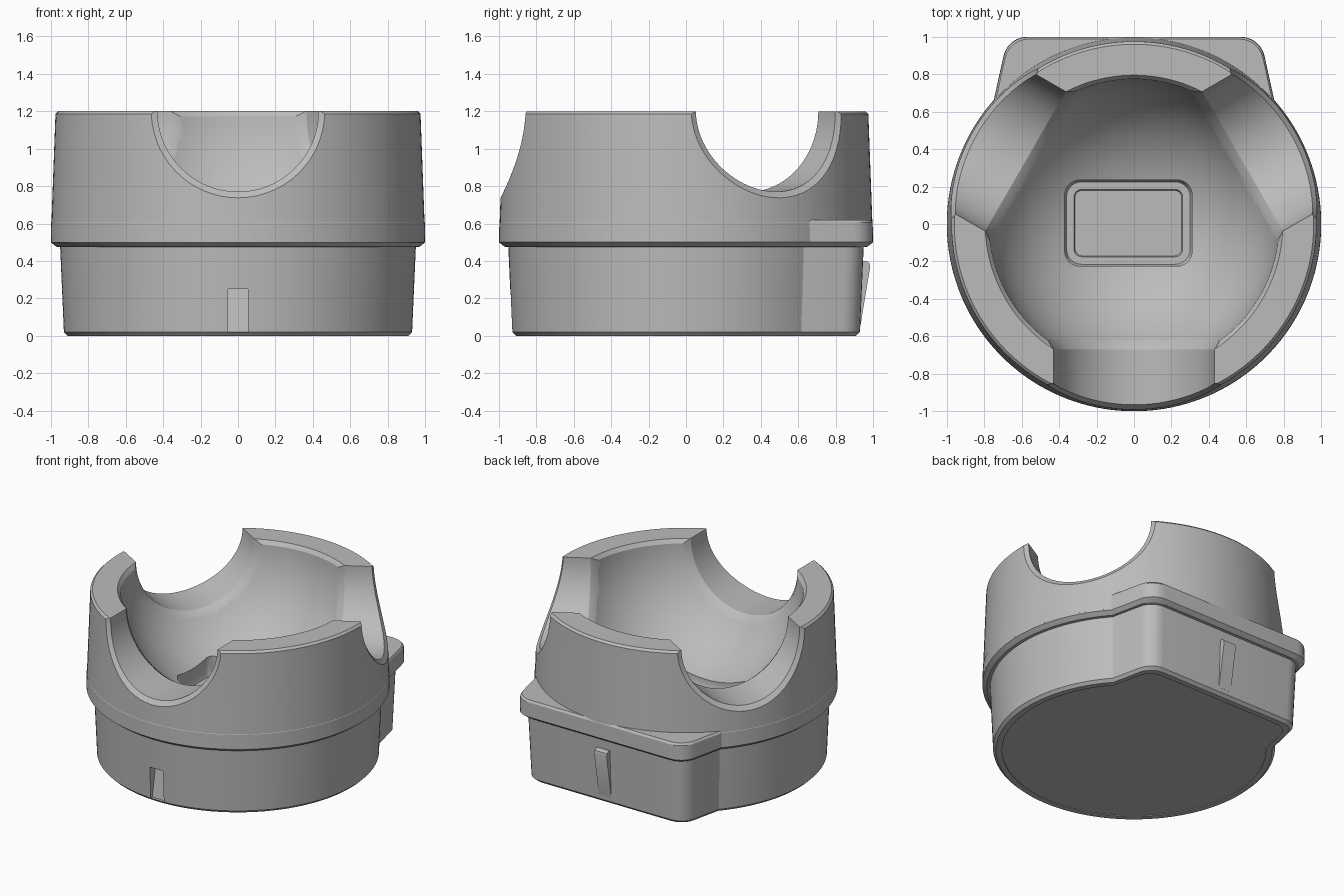
import bpy, bmesh
from math import sin, cos, pi, radians, sqrt
from mathutils import Matrix, Vector

cube = bpy.data.objects.get("Cube")
if cube:
    bpy.data.objects.remove(cube, do_unlink=True)

grey = bpy.data.materials.new("plain grey")
grey.use_nodes = True
grey.diffuse_color = (0.5, 0.5, 0.5, 1)
grey.node_tree.nodes["Principled BSDF"].inputs["Base Color"].default_value = (0.5, 0.5, 0.5, 1)

TOP = 1.2


def loft(name, rings, turn=0.0):
    """Closed solid through rings that have equal point counts."""
    bm = bmesh.new()
    loops = [[bm.verts.new(p) for p in ring] for ring in rings]
    n = len(loops[0])
    for a, b in zip(loops, loops[1:]):
        for i in range(n):
            j = (i + 1) % n
            bm.faces.new((a[i], a[j], b[j], b[i]))
    bm.faces.new(loops[0][::-1])
    bm.faces.new(loops[-1])
    bmesh.ops.recalc_face_normals(bm, faces=bm.faces)
    bm.transform(Matrix.Rotation(turn, 4, 'Z'))
    mesh = bpy.data.meshes.new(name)
    bm.to_mesh(mesh)
    bm.free()
    mesh.materials.append(grey)
    obj = bpy.data.objects.new(name, mesh)
    bpy.context.collection.objects.link(obj)
    return obj


def circle(r, z, n=128):
    return [(r * cos(2 * pi * i / n), r * sin(2 * pi * i / n), z) for i in range(n)]


def outline(s, z):
    """Round base outline with the rounded tab at the back."""
    start, n = radians(41.5), 112
    sweep = pi + 2 * start
    pts = [(cos(pi - start + sweep * i / n), sin(pi - start + sweep * i / n))
           for i in range(n + 1)]
    corner = [(0.57 + 0.13 * cos(radians(a)), 0.87 + 0.13 * sin(radians(a)))
              for a in range(12, 91, 13)]
    pts += corner + [(-x, y) for x, y in reversed(corner)]
    return [(x * s, y * s, z) for x, y in pts]


def rounded_rect(hx, hy, r, z, cx=-0.03, cy=0.005):
    pts = []
    for k, (sx, sy) in enumerate(((1, 1), (-1, 1), (-1, -1), (1, -1))):
        for i in range(9):
            a = pi / 2 * (k + i / 8)
            pts.append((cx + sx * (hx - r) + r * cos(a), cy + sy * (hy - r) + r * sin(a), z))
    return pts


def combine(target, tool, operation):
    mod = target.modifiers.new(operation, 'BOOLEAN')
    mod.operation, mod.solver, mod.object = operation, 'EXACT', tool
    bpy.context.view_layer.objects.active = target
    bpy.ops.object.modifier_apply(modifier=mod.name)
    bpy.data.objects.remove(tool, do_unlink=True)


def notch_ring(r, distance=None, from_wall=0.0, n=96):
    """Circle about the notch axis, either flat or following the outer wall."""
    ring = []
    for i in range(n):
        x, z = r * cos(2 * pi * i / n), TOP + r * sin(2 * pi * i / n)
        wall = 1 - 0.036 * (min(z, TOP) - 0.5)
        d = distance or sqrt(wall * wall - x * x) + from_wall
        ring.append((x, -d, z))
    return ring


def wedge(name, half_width, profile):
    """Extrude a side profile of (y, z) points across x."""
    return loft(name, [[(x, y, z) for y, z in profile] for x in (-half_width, half_width)])


# Stepped base with the tab, joined to the tapered upper wall
body = loft("bowl_holder", [outline(s, z) for s, z in (
    (0.91, 0), (0.93, 0.02), (0.95, 0.475), (0.97, 0.476),
    (1, 0.5), (0.998, 0.605), (0.988, 0.62))])
wall = loft("upper_wall", [circle(r, z) for r, z in (
    (1.0, 0.51), (0.975, 1.185), (0.96, TOP))])
combine(body, wall, 'UNION')

# Spherical bowl with a chamfered rim
R = 0.775
bowl = [circle(R * sin(a), TOP - R * cos(a))
        for a in (radians(1 + 87 * i / 30) for i in range(31))]
bowl += [circle(0.795, TOP), circle(0.795, TOP + 0.1)]
combine(body, loft("bowl_cutter", bowl), 'DIFFERENCE')

# Three round notches, flared on both edges
for k in range(3):
    notch = loft("notch_cutter", [
        notch_ring(0.475, 0.6), notch_ring(0.43, 0.67),
        notch_ring(0.43, from_wall=-0.025), notch_ring(0.495, from_wall=0.025),
        notch_ring(0.495, 1.3)], turn=k * 2 * pi / 3)
    combine(body, notch, 'DIFFERENCE')

# Two-step rectangular pocket in the bowl floor
combine(body, loft("pocket_cutter", [
    rounded_rect(0.285, 0.175, 0.04, 0.385), rounded_rect(0.29, 0.18, 0.04, 0.4),
    rounded_rect(0.33, 0.22, 0.08, 0.401), rounded_rect(0.34, 0.23, 0.08, 0.43),
    rounded_rect(0.34, 0.23, 0.08, 0.7)]), 'DIFFERENCE')

# Sloped slot at the front and shallow recess underneath
combine(body, wedge("slot_cutter", 0.053, [(-1.1, 0.02), (-0.91, 0.02), (-0.87, 0.25), (-1.1, 0.25)]),
        'DIFFERENCE')
combine(body, loft("underside_cutter", [outline(0.87, -0.05), outline(0.87, 0.005)]), 'DIFFERENCE')

# Matching wedge catch at the back
catch = wedge("back_catch", 0.05, [(0.9, 0.05), (0.932, 0.05), (0.985, 0.37), (0.98, 0.39),
                                   (0.965, 0.4), (0.9, 0.4)])

for obj in (body, catch):
    bpy.ops.object.select_all(action='DESELECT')
    obj.select_set(True)
    bpy.context.view_layer.objects.active = obj
    bpy.ops.object.shade_smooth_by_angle(angle=radians(25))
